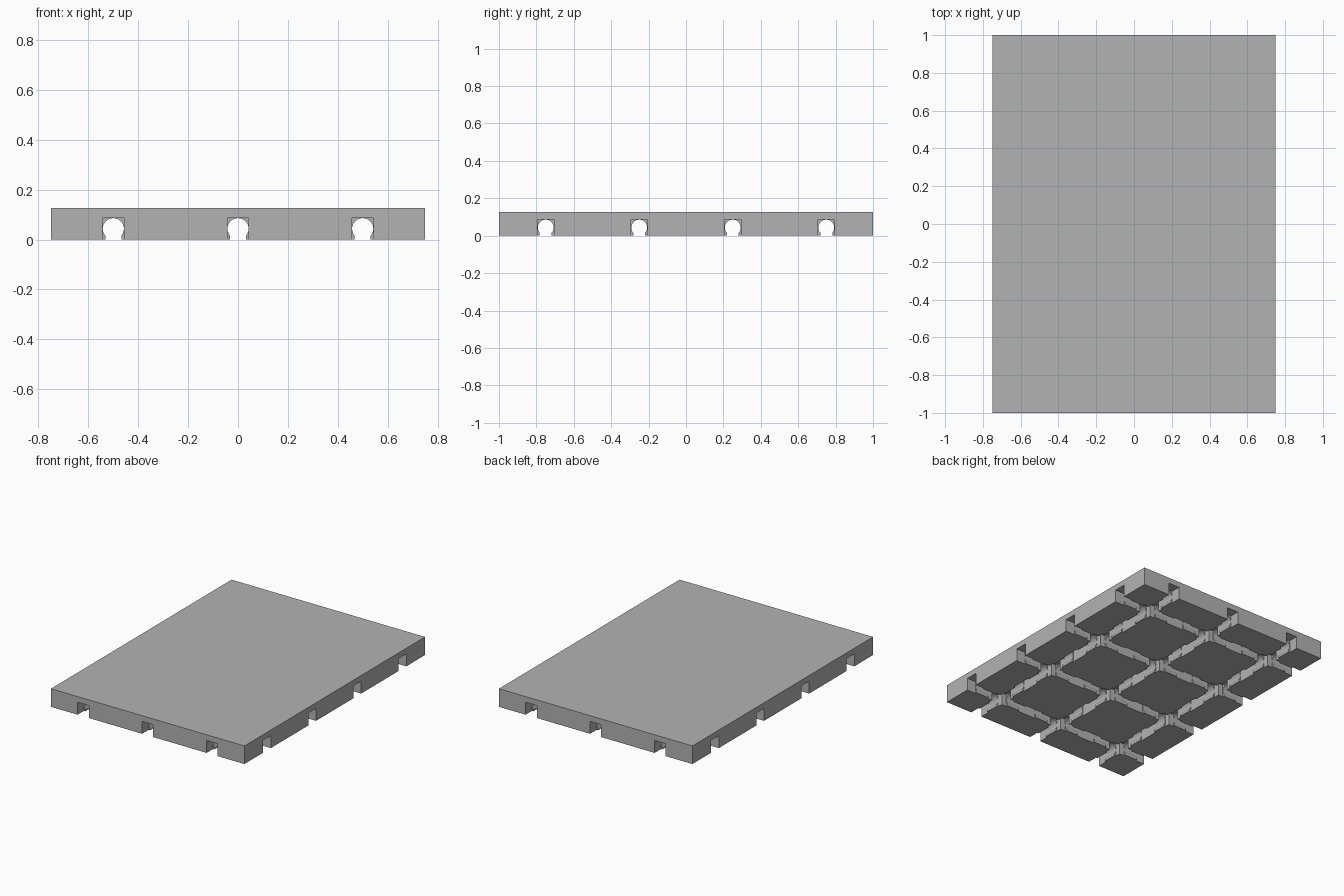
import bpy
import bmesh
import math
from mathutils import Matrix, Vector

if "Cube" in bpy.data.objects:
    bpy.data.objects.remove(bpy.data.objects["Cube"])

# Overall sizes
HALF_X, HALF_Y, HEIGHT = 0.75, 1.0, 0.127
CELL = 0.5
GROOVE_HALF, GROOVE_TOP = 0.043, 0.087
CLIP_NEAR, CLIP_FAR = 0.08, 0.18      # clip span measured from a crossing
BORE, NECK = 0.0425, 0.032
BELOW = -0.05

centres_x = [(i - 1) * CELL for i in range(3)]
centres_y = [(i - 1.5) * CELL for i in range(4)]

grey = bpy.data.materials.new("plain_grey")
grey.use_nodes = True
colour = (0.45, 0.45, 0.45, 1)
grey.diffuse_color = colour
grey.node_tree.nodes["Principled BSDF"].inputs["Base Color"].default_value = colour


def add_prism(bm, outline, direction):
    """Extrude a closed 3D outline along a direction."""
    face = bm.faces.new([bm.verts.new(p) for p in outline])
    grown = bmesh.ops.extrude_face_region(bm, geom=[face])["geom"]
    moved = [v for v in grown if isinstance(v, bmesh.types.BMVert)]
    bmesh.ops.translate(bm, verts=moved, vec=Vector(direction))


def add_box(bm, low, high):
    outline = [(low[0], low[1], low[2]), (high[0], low[1], low[2]),
               (high[0], high[1], low[2]), (low[0], high[1], low[2])]
    add_prism(bm, outline, (0, 0, high[2] - low[2]))


def make_object(name, bm):
    bmesh.ops.recalc_face_normals(bm, faces=bm.faces)
    mesh = bpy.data.meshes.new(name)
    bm.to_mesh(mesh)
    bm.free()
    mesh.materials.append(grey)
    obj = bpy.data.objects.new(name, mesh)
    bpy.context.collection.objects.link(obj)
    return obj


# Floor plate
bm = bmesh.new()
add_box(bm, (-HALF_X, -HALF_Y, 0), (HALF_X, HALF_Y, HEIGHT))
plate = make_object("floor_plate", bm)


# Round clip bores with a narrower neck, running the full length
def bore_cutter(name, centres, half_length, along_x):
    start = -math.acos(NECK / BORE)
    sweep = math.pi - 2 * start
    steps = 20
    profile = [(NECK, BELOW)]
    for i in range(steps + 1):
        a = start + sweep * i / steps
        profile.append((BORE * math.cos(a), 0.0435 + BORE * math.sin(a)))
    profile.append((-NECK, BELOW))
    reach = half_length + 0.1
    bm = bmesh.new()
    for c in centres:
        if along_x:
            add_prism(bm, [(-reach, c + u, z) for u, z in profile], (2 * reach, 0, 0))
        else:
            add_prism(bm, [(c + u, -reach, z) for u, z in profile], (0, 2 * reach, 0))
    return make_object(name, bm)


# Wide square grooves: a cross at every crossing, a box at every cell joint
def wide_cutter():
    bm = bmesh.new()
    g, n = GROOVE_HALF, CLIP_NEAR
    arm = [Vector((g, g, 0)), Vector((g, n, 0)), Vector((-g, n, 0))]
    cross = [Matrix.Rotation(k * math.pi / 2, 3, 'Z') @ p for k in range(4) for p in arm]
    for x in centres_x:
        for y in centres_y:
            at = Vector((x, y, BELOW))
            add_prism(bm, [p + at for p in cross], (0, 0, GROOVE_TOP - BELOW))
    j = CELL / 2 - CLIP_FAR
    for x in centres_x:
        for k in range(5):
            y = -HALF_Y + k * CELL
            add_box(bm, (x - g, y - j, BELOW), (x + g, y + j, GROOVE_TOP))
    for y in centres_y:
        for k in range(4):
            x = -HALF_X + k * CELL
            add_box(bm, (x - j, y - g, BELOW), (x + j, y + g, GROOVE_TOP))
    return make_object("wide_groove_cutter", bm)


cutters = [bore_cutter("long_bore_cutter", centres_x, HALF_Y, False),
           bore_cutter("cross_bore_cutter", centres_y, HALF_X, True),
           wide_cutter()]

# Cut the grooves, then drop the cutters
bpy.context.view_layer.objects.active = plate
for cutter in cutters:
    cutter.hide_render = True
    cut = plate.modifiers.new(cutter.name, 'BOOLEAN')
    cut.operation = 'DIFFERENCE'
    cut.solver = 'EXACT'
    cut.object = cutter
    bpy.ops.object.modifier_apply(modifier=cut.name)
    bpy.data.objects.remove(cutter)
